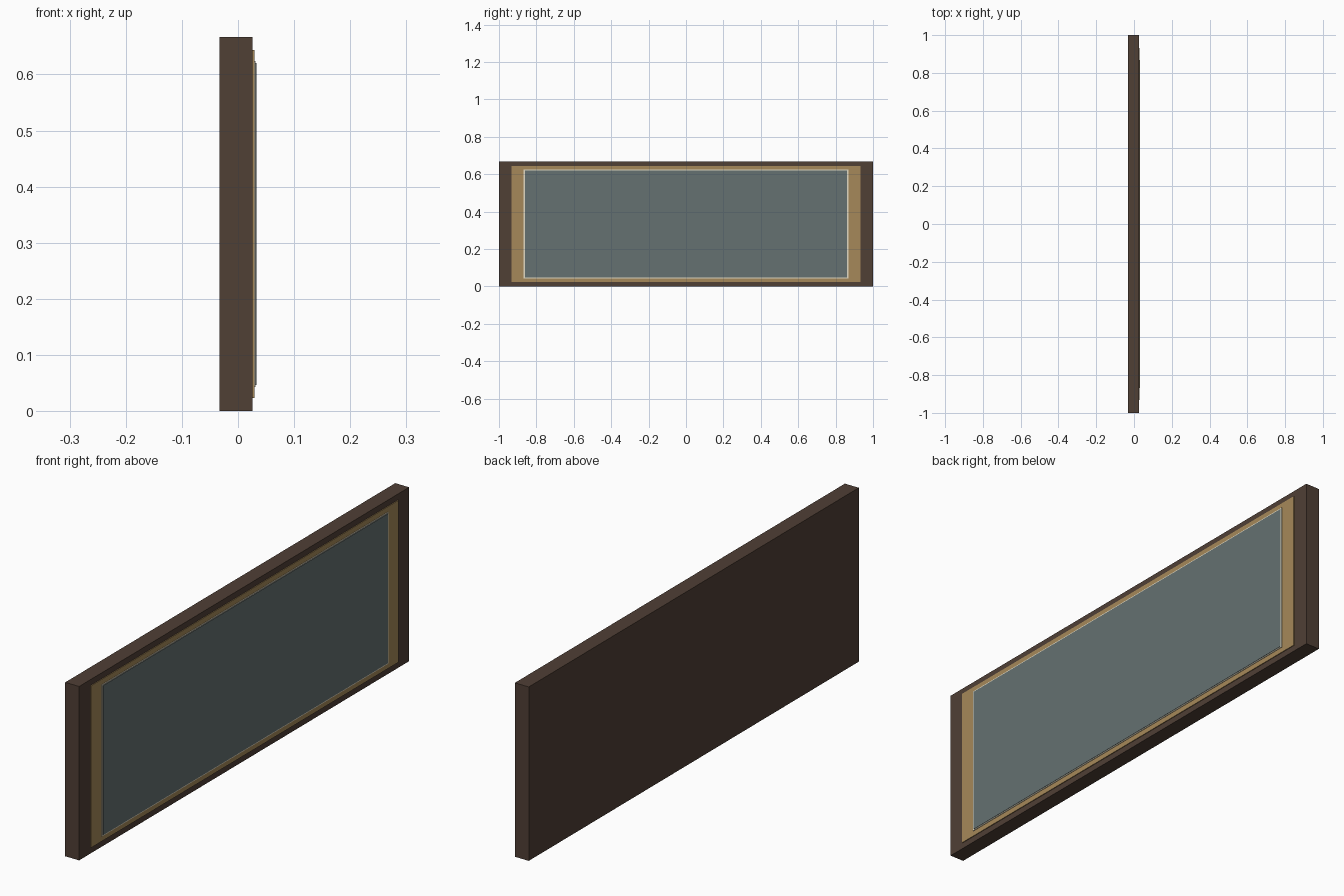
import bpy, bmesh
from mathutils import Matrix, Vector

if "Cube" in bpy.data.objects:
    bpy.data.objects.remove(bpy.data.objects["Cube"])


def material(name, rgb):
    m = bpy.data.materials.new(name)
    m.diffuse_color = (*rgb, 1)
    m.use_nodes = True
    m.node_tree.nodes["Principled BSDF"].inputs["Base Color"].default_value = m.diffuse_color
    return m


def slab(name, x0, x1, half_y, z0, z1, mat):
    bm = bmesh.new()
    size = Vector((x1 - x0, 2 * half_y, z1 - z0))
    centre = Vector(((x0 + x1) / 2, 0, (z0 + z1) / 2))
    bmesh.ops.create_cube(bm, size=1, matrix=Matrix.LocRotScale(centre, None, size))
    mesh = bpy.data.meshes.new(name)
    bm.to_mesh(mesh)
    bm.free()
    mesh.materials.append(mat)
    ob = bpy.data.objects.new(name, mesh)
    bpy.context.collection.objects.link(ob)
    return ob


wood = material("dark_wood", (0.08, 0.05, 0.036))
gold = material("gold", (0.38, 0.25, 0.1))
cream = material("cream", (0.75, 0.7, 0.55))
glass = material("grey_glass", (0.13, 0.165, 0.165))

# Wooden backing, then thin layers stepping outward on the +x face
slab("backing_board", -0.033, 0.026, 1.0, 0.0, 0.667, wood)
slab("gold_border", 0.025, 0.029, 0.932, 0.023, 0.644, gold)
slab("cream_edging", 0.028, 0.0315, 0.868, 0.043, 0.624, cream)
slab("glass_panel", 0.030, 0.033, 0.862, 0.047, 0.62, glass)
